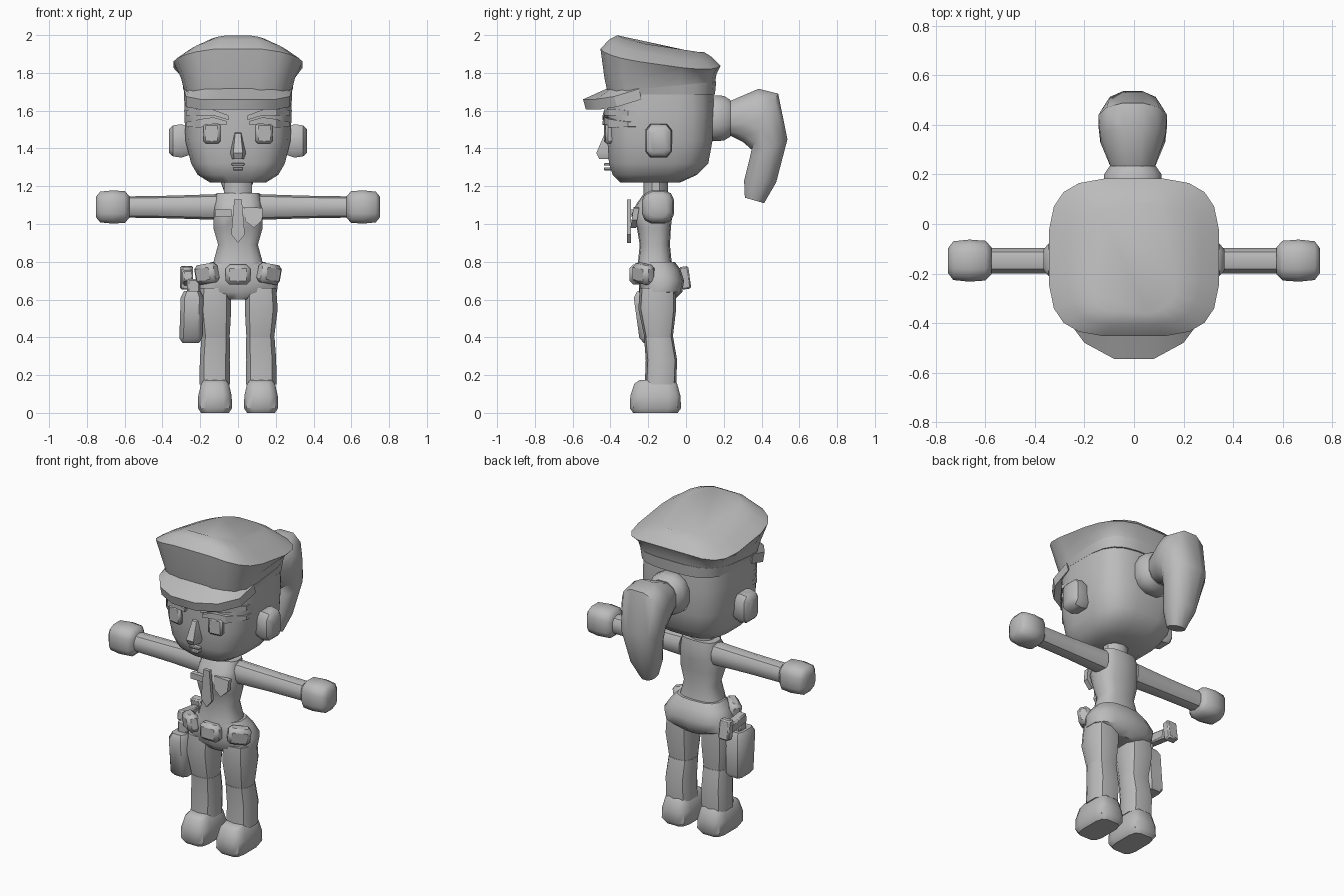
import bpy, bmesh, math
from mathutils import Matrix, Vector

grey = bpy.data.materials.new("plain_grey")
grey.diffuse_color = (0.5, 0.5, 0.5, 1)


def finish(name, bm, angle=40):
    bmesh.ops.recalc_face_normals(bm, faces=bm.faces)
    me = bpy.data.meshes.new(name)
    bm.to_mesh(me)
    bm.free()
    ob = bpy.data.objects.new(name, me)
    bpy.context.collection.objects.link(ob)
    me.materials.append(grey)
    bpy.ops.object.select_all(action='DESELECT')
    ob.select_set(True)
    bpy.context.view_layer.objects.active = ob
    bpy.ops.object.shade_smooth_by_angle(angle=math.radians(angle))
    return ob


def skin(name, rings, angle=40):
    """Bridge closed rings of points and cap both ends."""
    bm = bmesh.new()
    vs = [[bm.verts.new(p) for p in r] for r in rings]
    n = len(vs[0])
    for a, b in zip(vs, vs[1:]):
        for i in range(n):
            bm.faces.new((a[i], a[(i + 1) % n], b[(i + 1) % n], b[i]))
    bm.faces.new(vs[0])
    bm.faces.new(vs[-1])
    return finish(name, bm, angle)


def oval(n, p):
    """Rounded-square unit outline; p = 2 is a circle."""
    out = []
    for i in range(n):
        a = 2 * math.pi * (i + 0.5) / n
        c, s = math.cos(a), math.sin(a)
        out.append((math.copysign(abs(c) ** (2 / p), c), math.copysign(abs(s) ** (2 / p), s)))
    return out


def loft(name, rings, n=12, p=3, axis='z', angle=40):
    """Rings: position, centre u, v, radius u, v, optional slope and side drop."""
    out = []
    for r in rings:
        pos, cu, cv, ru, rv = r[:5]
        slope, drop = r[5:7] if len(r) > 5 else (0, 0)
        ring = []
        for u, v in oval(n, p):
            w = pos + slope * rv * v - drop * u * u
            pt = (cu + ru * u, cv + rv * v, w)
            ring.append({'z': pt, 'x': (w, pt[0], pt[1]), 'y': (pt[0], w, pt[1])}[axis])
        out.append(ring)
    return skin(name, out, angle)


def block(name, loc, size, bevel=0.0, rot=(0, 0, 0), seg=1):
    bm = bmesh.new()
    bmesh.ops.create_cube(bm, size=1, matrix=Matrix.Diagonal((*size, 1)))
    if bevel:
        bmesh.ops.bevel(bm, geom=bm.edges[:], offset=bevel, segments=seg, profile=0.5, affect='EDGES')
    m = Matrix.Translation(loc)
    for a, ax in zip(rot, 'XYZ'):
        m = m @ Matrix.Rotation(math.radians(a), 4, ax)
    bm.transform(m)
    return finish(name, bm)


def plate(name, outline, y, thick, lean=0, z0=0):
    """Flat x,z outline with thickness in y, leaning forward below z0."""
    return skin(name, [[(x, yy + lean * (z - z0), z) for x, z in outline]
                       for yy in (y, y + thick)], 30)


def face_y(x):
    return -0.135 - 0.285 * (1 - min(abs(x) / 0.29, 0.98) ** 3) ** (1 / 3)


# Head
loft("head", [(1.22, 0, -0.19, 0.15, 0.16), (1.26, 0, -0.165, 0.215, 0.225),
              (1.32, 0, -0.145, 0.25, 0.265), (1.44, 0, -0.138, 0.28, 0.28),
              (1.60, 0, -0.135, 0.287, 0.285), (1.73, 0, -0.135, 0.28, 0.28)], 20, 3.2)

# Cap: band and flared crown, high at the front
loft("cap_band", [(1.685, 0, -0.13, 0.283, 0.285, 0.0, 0), (1.725, 0, -0.13, 0.292, 0.292, 0.1, 0)], 20, 3.4)
loft("cap_crown", [(1.715, 0, -0.13, 0.286, 0.285, 0.1, 0), (1.78, 0, -0.135, 0.305, 0.298, 0.04, 0),
                   (1.888, 0, -0.135, 0.345, 0.32, -0.14, 0.045),
                   (1.935, 0, -0.135, 0.27, 0.275, -0.17, 0.045),
                   (1.958, 0, -0.135, 0.17, 0.23, -0.19, 0.02)], 20, 3.6, angle=50)

# Cap brim
half_out = [(0.287, -0.25, 1.715), (0.275, -0.38, 1.675), (0.2, -0.48, 1.66), (0.08, -0.545, 1.66)]
half_in = [(0.265, -0.25, 1.725), (0.25, -0.32, 1.725), (0.19, -0.38, 1.725), (0.08, -0.40, 1.725)]


def both(pts):
    return [(-x, y, z) for x, y, z in pts] + pts[::-1]


skin("cap_brim", [[i, o, (o[0], o[1] + 0.015, o[2] - 0.055), (i[0], i[1], i[2] - 0.055)]
                  for i, o in zip(both(half_in), both(half_out))], 30)

# Ponytail and hair tie
loft("hair_tie", [(0.11, 0, 1.56, 0.10, 0.105), (0.14, -0.005, 1.56, 0.12, 0.125),
                  (0.20, -0.005, 1.56, 0.12, 0.122), (0.235, -0.005, 1.56, 0.095, 0.10)], 12, 2.4, 'y')
tail = [((.225, 1.47), (.225, 1.65), .09), ((.30, 1.43), (.385, 1.72), .135),
        ((.345, 1.39), (.49, 1.695), .143), ((.335, 1.35), (.54, 1.45), .125),
        ((.305, 1.23), (.48, 1.22), .09), ((.31, 1.14), (.415, 1.11), .05)]
rings = []
for a, b, w in tail:
    a, b = Vector((0, *a)), Vector((0, *b))
    mid, arm = (a + b) / 2, (b - a) / 2
    rings.append([mid + arm * v + Vector((w * u - 0.005, 0, 0)) for u, v in oval(12, 2.3)])
skin("ponytail", rings, 45)

# Nose and mouth
skin("nose", [[(-0.018, -0.41, 1.485), (0.018, -0.41, 1.485), (0.015, -0.43, 1.48), (-0.015, -0.43, 1.48)],
              [(-0.047, -0.39, 1.375), (0.047, -0.39, 1.375), (0.025, -0.475, 1.375), (-0.025, -0.475, 1.375)],
              [(-0.035, -0.39, 1.345), (0.035, -0.39, 1.345), (0.02, -0.46, 1.345), (-0.02, -0.46, 1.345)]])
block("upper_lip", (0, -0.415, 1.316), (0.07, 0.04, 0.014), 0.004)
block("lower_lip", (0, -0.41, 1.292), (0.055, 0.05, 0.016), 0.004)

# Neck and torso
loft("neck", [(1.13, 0, -0.16, 0.08, 0.065), (1.25, 0, -0.16, 0.075, 0.065)], 10, 2)
loft("torso", [(0.77, 0, -0.165, 0.135, 0.095), (0.81, 0, -0.165, 0.13, 0.088),
               (0.89, 0, -0.165, 0.107, 0.08), (0.98, 0, -0.17, 0.133, 0.09),
               (1.05, 0, -0.18, 0.13, 0.108), (1.11, 0, -0.165, 0.125, 0.095),
               (1.165, 0, -0.15, 0.115, 0.07)], 14, 2.8)
loft("pelvis", [(0.60, 0, -0.14, 0.09, 0.08), (0.64, 0, -0.135, 0.21, 0.115),
                (0.70, 0, -0.13, 0.218, 0.12), (0.76, 0, -0.145, 0.18, 0.115),
                (0.80, 0, -0.155, 0.145, 0.095)], 14, 2.6)

# Tie, badge and name tag
plate("tie", [(-0.02, 1.13), (0.02, 1.13), (0.036, 0.945), (0, 0.90), (-0.036, 0.945)], -0.312, 0.022)
plate("badge", [(0.03, 1.09), (0.13, 1.085), (0.128, 1.02), (0.085, 0.98), (0.038, 1.015)],
      -0.285, 0.03, 0.15, 1.04)
block("name_tag", (-0.078, -0.28, 1.058), (0.085, 0.03, 0.036))

# Belt pouches
block("centre_pouch", (0, -0.265, 0.732), (0.13, 0.07, 0.105), 0.02)

# Holster and sidearm at the hip
loft("holster", [(0.37, -0.25, -0.165, 0.045, 0.06), (0.395, -0.25, -0.17, 0.063, 0.08),
                 (0.61, -0.243, -0.19, 0.063, 0.09), (0.645, -0.243, -0.19, 0.045, 0.07)], 8, 4)
block("holster_strap", (-0.235, -0.18, 0.67), (0.07, 0.07, 0.08), 0.01)
block("sidearm_body", (-0.265, -0.105, 0.715), (0.055, 0.16, 0.06), 0.008, (-8, 0, 0))
block("sidearm_grip", (-0.272, -0.005, 0.715), (0.07, 0.05, 0.12), 0.008, (8, 0, 0))

for s, side in ((-1, "right"), (1, "left")):
    # Ear
    loft(side + "_ear", [(s * 0.25, -0.145, 1.44, 0.06, 0.075), (s * 0.30, -0.145, 1.44, 0.073, 0.092),
                         (s * 0.345, -0.145, 1.44, 0.068, 0.085), (s * 0.365, -0.145, 1.44, 0.045, 0.065)],
         8, 4, 'x')
    # Eye, lash and brow
    block(side + "_eye", (s * 0.137, -0.408, 1.48), (0.09, 0.045, 0.105), 0.012, (0, 0, s * 8))
    for part, pts in (("lash", ((.06, 1.545, 1.525), (.13, 1.565, 1.53), (.2, 1.555, 1.51), (.275, 1.54, 1.515))),
                      ("brow", ((.05, 1.575, 1.55), (.13, 1.605, 1.575), (.2, 1.61, 1.575), (.275, 1.60, 1.575)))):
        skin(f"{side}_{part}", [[(s * x, face_y(x) + dy, z) for dy, z in
                                 ((-0.022, t), (0.03, t), (0.03, b), (-0.022, b))] for x, t, b in pts], 30)
    # Arm and hand
    loft(side + "_upper_arm", [(s * 0.11, -0.148, 1.09, 0.06, 0.068), (s * 0.35, -0.148, 1.09, 0.054, 0.06)],
         10, 2.3, 'x')
    loft(side + "_forearm", [(s * 0.35, -0.148, 1.09, 0.054, 0.06), (s * 0.60, -0.148, 1.09, 0.054, 0.056)],
         10, 2.3, 'x')
    loft(side + "_hand", [(s * 0.575, -0.148, 1.09, 0.055, 0.06), (s * 0.60, -0.148, 1.09, 0.082, 0.086),
                          (s * 0.665, -0.148, 1.09, 0.087, 0.09), (s * 0.73, -0.148, 1.09, 0.08, 0.083),
                          (s * 0.752, -0.148, 1.09, 0.05, 0.055)], 12, 3, 'x', 50)
    # Leg and boot
    loft(side + "_thigh", [(0.40, s * 0.118, -0.145, 0.076, 0.075), (0.55, s * 0.123, -0.152, 0.09, 0.1),
                           (0.66, s * 0.12, -0.15, 0.085, 0.095)], 10, 3)
    loft(side + "_calf", [(0.15, s * 0.123, -0.135, 0.083, 0.083), (0.28, s * 0.123, -0.13, 0.082, 0.083),
                          (0.40, s * 0.118, -0.145, 0.078, 0.077)], 10, 3)
    loft(side + "_boot", [(0, s * 0.122, -0.162, 0.075, 0.12), (0.025, s * 0.122, -0.162, 0.092, 0.138),
                          (0.09, s * 0.122, -0.162, 0.09, 0.135), (0.155, s * 0.122, -0.16, 0.075, 0.115),
                          (0.175, s * 0.122, -0.155, 0.058, 0.09)], 12, 4)
    # Hip pouch
    block(side + "_pouch", (s * 0.165, -0.225, 0.737), (0.13, 0.075, 0.105), 0.02, (0, s * 10, s * 38))
